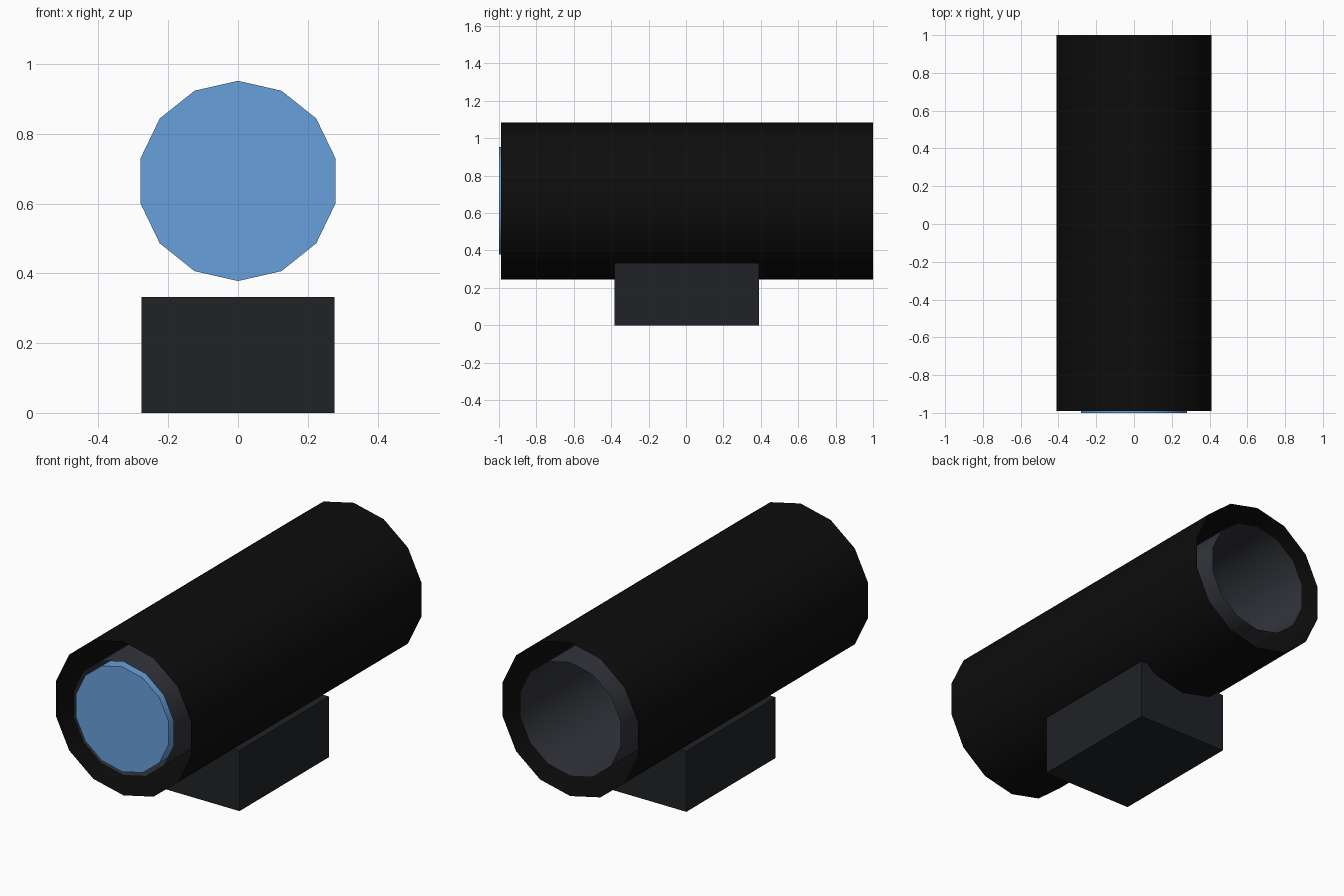
import bpy, bmesh, math

if "Cube" in bpy.data.objects:
    bpy.data.objects.remove(bpy.data.objects["Cube"])

SIDES = 14
AXIS_Z = 0.665


def material(name, rgb):
    m = bpy.data.materials.new(name)
    m.diffuse_color = (*rgb, 1.0)
    m.use_nodes = True
    m.node_tree.nodes["Principled BSDF"].inputs["Base Color"].default_value = m.diffuse_color
    return m


def add_object(name, bm, mat, smooth=False):
    bmesh.ops.recalc_face_normals(bm, faces=bm.faces)
    mesh = bpy.data.meshes.new(name)
    bm.to_mesh(mesh)
    bm.free()
    obj = bpy.data.objects.new(name, mesh)
    bpy.context.collection.objects.link(obj)
    mesh.materials.append(mat)
    if smooth:
        bpy.ops.object.select_all(action='DESELECT')
        obj.select_set(True)
        bpy.context.view_layer.objects.active = obj
        bpy.ops.object.shade_smooth_by_angle(angle=math.radians(35))
    return obj


def tube(name, radius, y0, y1, mat, capped=False):
    """Fourteen-sided cylinder along y, with a corner at the top."""
    bm = bmesh.new()
    angles = [2 * math.pi * i / SIDES for i in range(SIDES)]
    rings = [[bm.verts.new((radius * math.sin(a), y, AXIS_Z + radius * math.cos(a)))
              for a in angles] for y in (y0, y1)]
    for i in range(SIDES):
        j = (i + 1) % SIDES
        bm.faces.new((rings[0][i], rings[0][j], rings[1][j], rings[1][i]))
    if capped:
        for ring in rings:
            bm.faces.new(ring)
    return add_object(name, bm, mat, smooth=True)


black = material("black", (0.004, 0.004, 0.004))
dark_grey = material("dark_grey", (0.015, 0.016, 0.019))
inner_grey = material("inner_grey", (0.033, 0.035, 0.044))
blue = material("lens_blue", (0.136, 0.356, 0.716))

# Two open concentric sleeves, with nothing joining their rims
tube("outer_tube", 0.42, -0.99, 1.0, black)
tube("inner_tube", 0.311, -0.99, 1.0, inner_grey)

# Front lens sits just proud of the tubes
tube("lens", 0.287, -1.0, -0.9, blue, capped=True)

# Mounting block under the tube
bm = bmesh.new()
bmesh.ops.create_cube(bm, size=1.0)
bmesh.ops.scale(bm, vec=(0.552, 0.772, 0.332), verts=bm.verts)
bmesh.ops.translate(bm, vec=(0, 0.005, 0.166), verts=bm.verts)
add_object("mount_block", bm, dark_grey)
